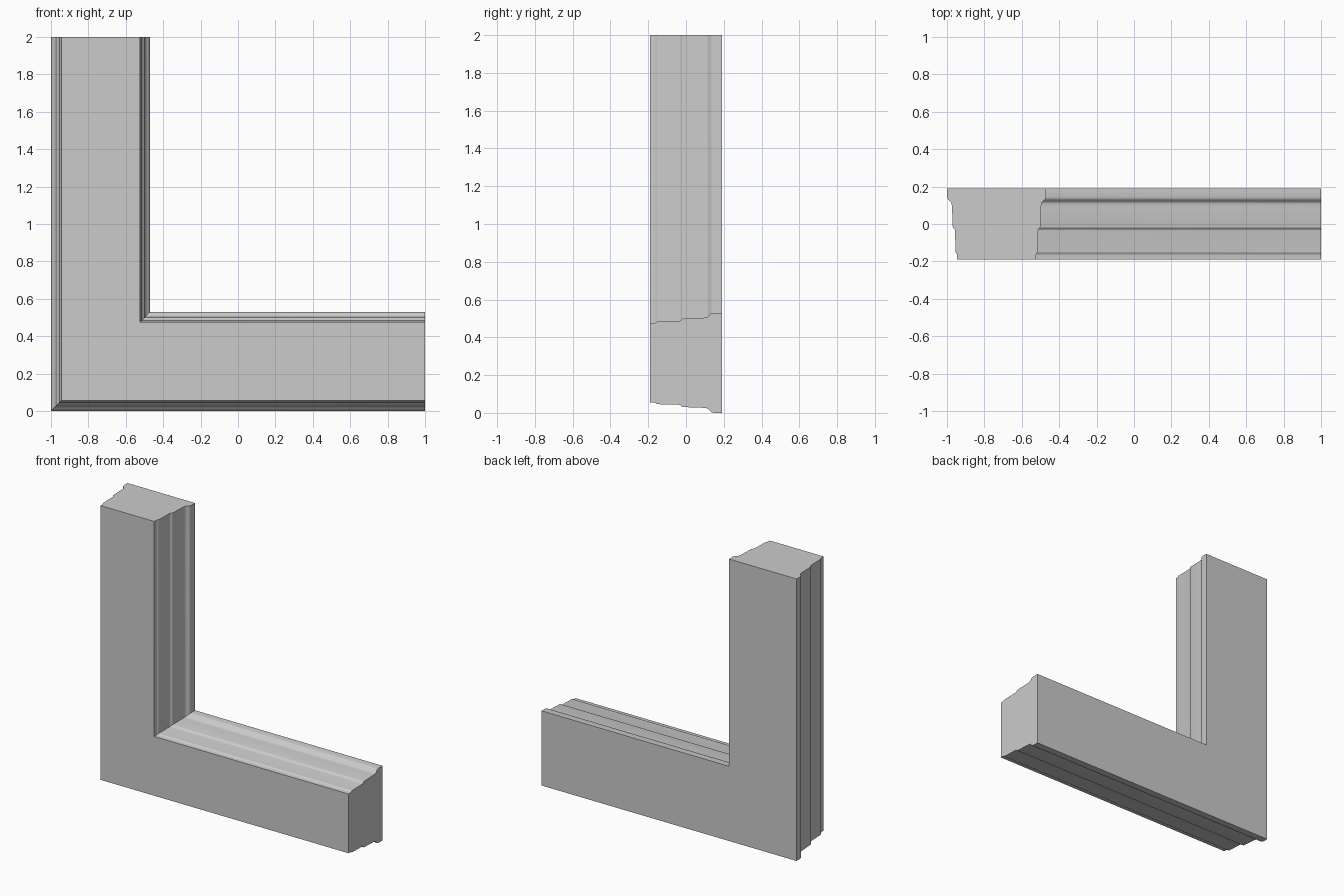
import bpy, bmesh, math

if "Cube" in bpy.data.objects:
    bpy.data.objects.remove(bpy.data.objects["Cube"])

DEPTH, WIDTH = 0.19, 0.53     # half depth, overall face width


def ogee(d0, y0, d1, y1, n=6):
    """S-curve step between two fascias."""
    return [(d0 + (d1 - d0) * (1 - math.cos(math.pi * i / n)) / 2,
             y0 + (y1 - y0) * i / n) for i in range(n + 1)]


# Moulded edge, front to back: three fascias stepping outwards
edge = [(0.055, -DEPTH)]
edge += ogee(0.054, -0.167, 0.046, -0.148)
edge += ogee(0.043, -0.034, 0.031, -0.016)
edge += [(0.027, 0.09)]
edge += ogee(0.025, 0.108, 0.002, 0.14)
edge += [(0.0, 0.148), (0.0, DEPTH)]

# Closed cross-section: outer edge plus its mirrored inner edge
section = edge + [(WIDTH - d, y) for d, y in reversed(edge)]

# Sweep the section down the upright, round the mitre and along the rail
bm = bmesh.new()
rings = [
    [bm.verts.new((-1 + d, y, 2)) for d, y in section],
    [bm.verts.new((-1 + d, y, d)) for d, y in section],
    [bm.verts.new((1, y, d)) for d, y in section],
]
n = len(section)
for a, b in zip(rings, rings[1:]):
    for i in range(n):
        j = (i + 1) % n
        bm.faces.new((a[i], a[j], b[j], b[i]))
bm.faces.new(rings[0])
bm.faces.new(rings[-1][::-1])
bmesh.ops.recalc_face_normals(bm, faces=bm.faces)

mesh = bpy.data.meshes.new("moulded_frame_corner")
bm.to_mesh(mesh)
bm.free()
frame = bpy.data.objects.new("moulded_frame_corner", mesh)
bpy.context.collection.objects.link(frame)
bpy.context.view_layer.objects.active = frame
frame.select_set(True)
bpy.ops.object.shade_smooth_by_angle(angle=math.radians(30))
